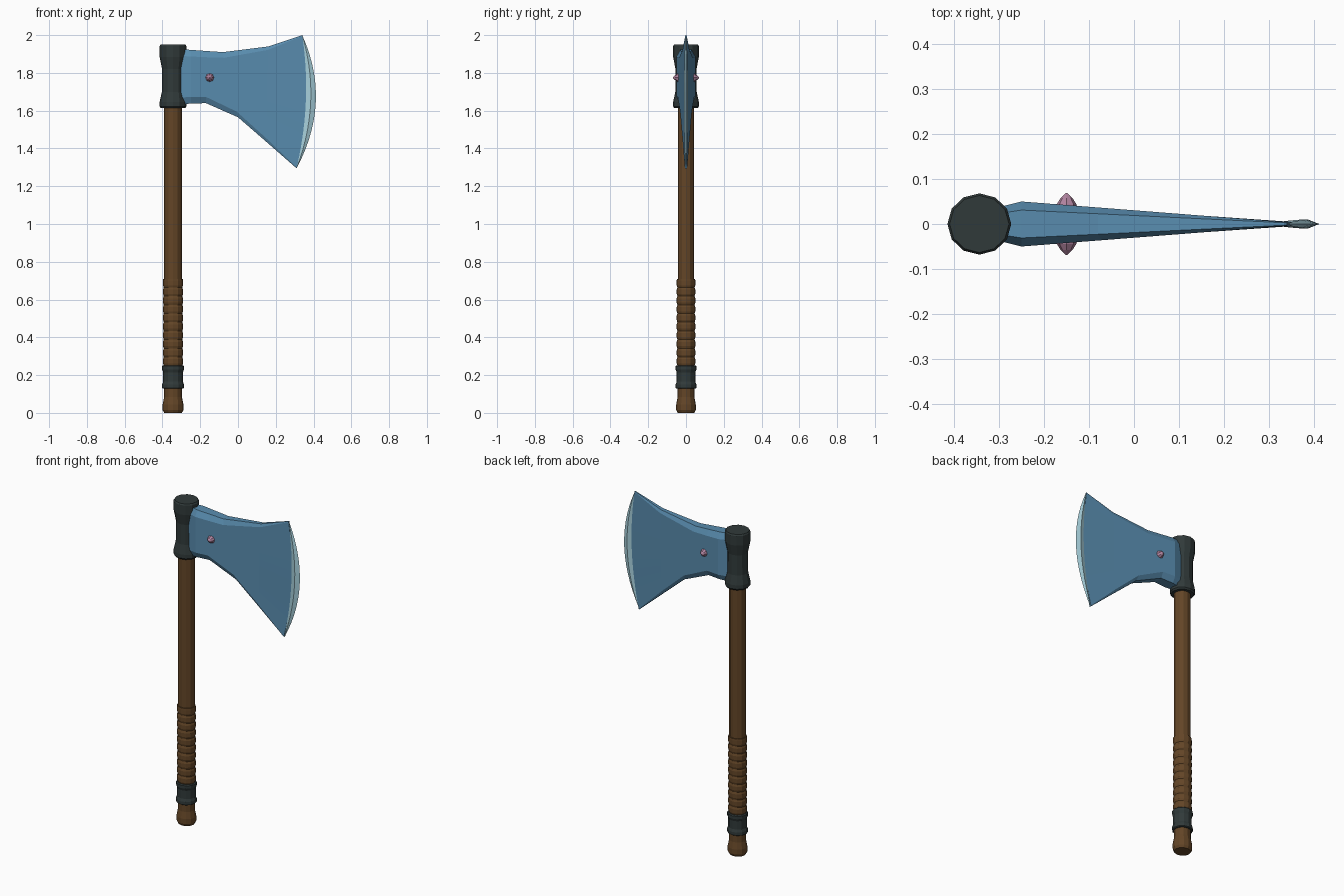
import bpy, bmesh, math

if "Cube" in bpy.data.objects:
    bpy.data.objects.remove(bpy.data.objects["Cube"])

AXIS_X = -0.344   # handle centre line
SIDES = 12


def material(name, rgb):
    m = bpy.data.materials.new(name)
    m.diffuse_color = (*rgb, 1)
    m.use_nodes = True
    m.node_tree.nodes["Principled BSDF"].inputs["Base Color"].default_value = m.diffuse_color
    return m


WOOD = material("brown wood", (0.125, 0.060, 0.020))
IRON = material("dark iron", (0.030, 0.042, 0.042))
STEEL = material("blue steel", (0.100, 0.265, 0.430))
EDGE = material("pale edge", (0.380, 0.620, 0.700))
RIVET = material("pink rivet", (0.440, 0.230, 0.350))


def finish(bm, name, mat):
    bmesh.ops.remove_doubles(bm, verts=bm.verts, dist=0.0002)
    bmesh.ops.recalc_face_normals(bm, faces=bm.faces)
    mesh = bpy.data.meshes.new(name)
    bm.to_mesh(mesh)
    bm.free()
    mesh.materials.append(mat)
    ob = bpy.data.objects.new(name, mesh)
    bpy.context.collection.objects.link(ob)
    return ob


def loft(name, rings, mat, caps=(True, True)):
    bm = bmesh.new()
    vs = [[bm.verts.new(p) for p in r] for r in rings]
    n = len(rings[0])
    for a, b in zip(vs, vs[1:]):
        for i in range(n):
            j = (i + 1) % n
            bm.faces.new((a[i], a[j], b[j], b[i]))
    for ring, cap in zip((vs[0], vs[-1]), caps):
        if cap:
            bm.faces.new(ring)
    return finish(bm, name, mat)


def turned(name, profile, mat, squash):
    """Slightly oval turned part from (radius, z) pairs."""
    angles = [2 * math.pi * i / SIDES for i in range(SIDES)]
    rings = [[(AXIS_X + r * math.cos(a), squash * r * math.sin(a), z) for a in angles]
             for r, z in profile]
    return loft(name, rings, mat)


# Handle, ribbed grip, collar, pommel and head socket
turned("handle", [(0.047, 0.60), (0.047, 1.64)], WOOD, 0.91)
ribs, z0, z1 = 10, 0.25, 0.71
pitch = (z1 - z0) / ribs
grip = [(0.049, z0)]
for k in range(ribs):
    z = z0 + k * pitch
    grip += [(0.053, z + 0.25 * pitch), (0.053, z + 0.75 * pitch), (0.049, z + pitch)]
grip[-1] = (0.052, z1)
turned("grip", grip, WOOD, 0.93)
turned("collar", [(0.053, 0.128), (0.058, 0.132), (0.058, 0.150), (0.052, 0.165),
                  (0.052, 0.215), (0.058, 0.230), (0.058, 0.247), (0.053, 0.252)], IRON, 0.95)
turned("pommel", [(0.047, 0.0), (0.055, 0.015), (0.055, 0.045), (0.047, 0.085),
                  (0.047, 0.14)], WOOD, 0.94)
turned("socket", [(0.064, 1.613), (0.071, 1.622), (0.071, 1.645), (0.059, 1.70),
                  (0.058, 1.82), (0.068, 1.87), (0.071, 1.885), (0.071, 1.942),
                  (0.066, 1.950)], IRON, 0.96)


def blade_point(s, v):
    """Point at height fraction v (0 top, 1 bottom) of a blade station."""
    xt, zt, xb, zb, bulge = s
    return xt + (xb - xt) * v + bulge * 4 * v * (1 - v), zt + (zb - zt) * v


def section(s, rows, half):
    """Closed ring: down the back side and up the front side."""
    side = [(*blade_point(s, v), half(s, v)) for v in rows]
    return ([(x, t, z) for x, z, t in side] + [(x, -t, z) for x, z, t in reversed(side)])


def body_half(s, v):
    x, _ = blade_point(s, v)
    t = 0.035 if x < -0.28 else max(0.004, 0.05 - 0.078 * (x + 0.25))
    return t * (0.62 if v in (0, 1) else 1)


# Blade body: (x top, z top, x bottom, z bottom, bulge), chamfer depth
STEPS = 12
stations = [((-0.31, 1.925, -0.31, 1.635, 0), 0.035),
            ((-0.25, 1.922, -0.25, 1.637, 0), 0.035),
            ((-0.17, 1.916, -0.17, 1.640, 0), 0.033),
            ((-0.08, 1.910, 0.00, 1.565, 0), 0.030),
            ((0.16, 1.940, 0.15, 1.435, 0), 0.018),
            ((0.34, 2.000, 0.31, 1.295, 0.034), 0.004)]
rings = []
for s, chamfer in stations:
    c = chamfer / (s[1] - s[3])
    rows = [0] + [c + (1 - 2 * c) * i / STEPS for i in range(STEPS + 1)] + [1]
    rings.append(section(s, rows, body_half))
loft("blade", rings, STEEL)

# Cutting edge: thin lens that swells and closes along the curved rim
rows = [i / 14 for i in range(15)]
rings = []
for bulge, thick in ((0.030, 0.003), (0.060, 0.0105), (0.087, 0.0)):
    s = (0.34, 2.0, 0.31, 1.295, bulge)
    rings.append(section(s, rows, lambda s, v, t=thick: t * math.sqrt(4 * v * (1 - v))))
loft("cutting_edge", rings, EDGE, caps=(True, False))

# Pointed rivets on both cheeks
for side, name in ((-1, "front_rivet"), (1, "back_rivet")):
    rings = [[(-0.15 + r * math.cos(i * math.pi / 4), side * y,
               1.775 + r * math.sin(i * math.pi / 4)) for i in range(8)]
             for r, y in ((0.024, 0.035), (0.022, 0.044), (0.013, 0.058), (0.002, 0.069))]
    loft(name, rings, RIVET)
